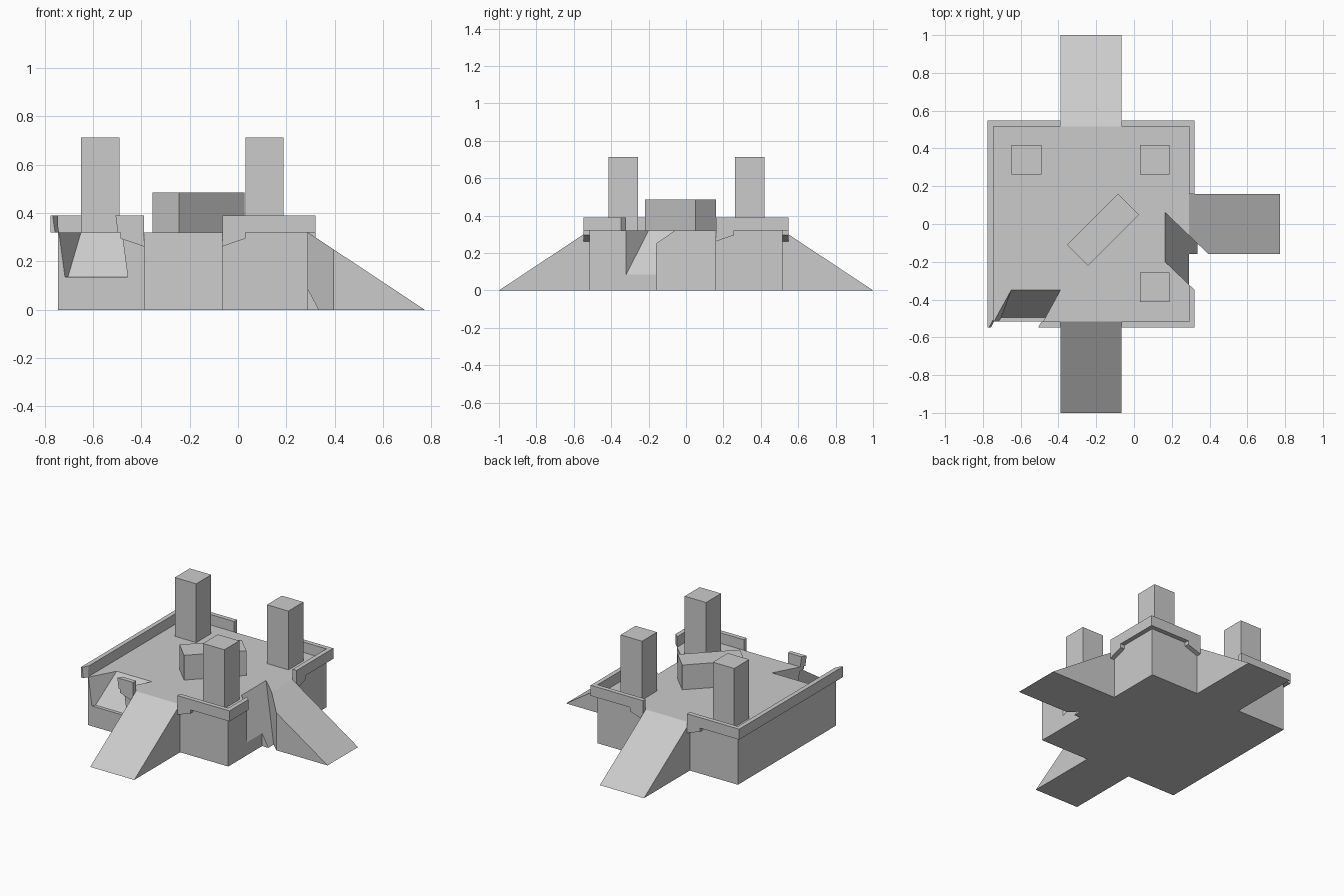
import bpy, bmesh, math
from mathutils import Matrix

if "Cube" in bpy.data.objects:
    bpy.data.objects.remove(bpy.data.objects["Cube"])

X0, X1, Y = -0.745, 0.29, 0.517     # deck footprint
T, TOP, RIM = 0.03, 0.32, 0.39      # rim thickness, deck and rim heights


def prism(name, profile, axis, a, b, warp=None):
    """Extrude a profile, (y, z) for axis x or (x, z) for axis y, from a to b."""
    bm = bmesh.new()
    place = (lambda p, t: (t, p[0], p[1])) if axis == 'x' else (lambda p, t: (p[0], t, p[1]))
    face = bm.faces.new([bm.verts.new(place(p, a)) for p in profile])
    ext = bmesh.ops.extrude_face_region(bm, geom=[face])
    for v in ext['geom']:
        if isinstance(v, bmesh.types.BMVert):
            v.co['xy'.index(axis)] = b
    if warp:
        for v in bm.verts:
            warp(v.co)
    bmesh.ops.recalc_face_normals(bm, faces=bm.faces)
    me = bpy.data.meshes.new(name)
    bm.to_mesh(me)
    bm.free()
    ob = bpy.data.objects.new(name, me)
    bpy.context.collection.objects.link(ob)
    return ob


def box(name, x0, x1, y0, y1, z0, z1):
    return prism(name, [(x0, z0), (x1, z0), (x1, z1), (x0, z1)], 'y', y0, y1)


def boolean(ob, other, op):
    m = ob.modifiers.new(op, 'BOOLEAN')
    m.operation, m.object, m.solver = op, other, 'EXACT'
    bpy.context.view_layer.objects.active = ob
    bpy.ops.object.modifier_apply(modifier=m.name)


def rim(name, gap, end, axis, a, b):
    """Rim wall with a stepped bracket where it meets a ramp."""
    s = 0.096 if end > gap else -0.096
    pts = [(gap, RIM), (gap, 0.262), (gap + s, 0.295), (gap + s, TOP), (end, TOP), (end, RIM)]
    return prism(name, pts, axis, a, b)


# Deck with three ramps merged into it
deck = box("deck", X0, X1, -Y, Y, 0, TOP)
ramps = [prism("ramp", [(s * Y, 0), (s, 0), (s * Y, TOP)], 'x', -0.39, -0.065) for s in (-1, 1)]
ramps.append(prism("ramp", [(X1, 0), (0.773, 0), (X1, TOP)], 'y', -0.16, 0.16))
for r in ramps:
    boolean(deck, r, 'UNION')
    bpy.data.objects.remove(r)

# Rim around the deck, open at the ramps
rims = []
for s, side in ((-1, "front"), (1, "back")):
    a, b = sorted((s * Y, s * (Y + T)))
    rims.append(rim(side + "_rim_left", -0.39, X0 - T, 'y', a, b))
    rims.append(rim(side + "_rim_right", -0.065, X1 + T, 'y', a, b))
    rims.append(rim("side_rim_" + side, s * 0.16, s * Y, 'x', X1, X1 + T))
rims.append(box("left_rim", X0 - T, X0, -Y, Y, TOP, RIM))


# Broken notches in the front left corner and beside the right ramp
def lean(co):
    co.x += 0.545 * (co.y + 0.35) - 0.135 * (co.z - TOP)


def skew(co):
    co.y -= 0.957 * (co.x - 0.165)


cutters = [
    prism("front_notch", [(-0.35, TOP), (-0.495, 0.135), (-0.7, 0.135), (-0.7, 0.6), (-0.35, 0.6)],
          'x', -0.65, -0.39, lean),
    prism("side_notch", [(0.165, TOP), (0.165, 0.6), (0.6, 0.6), (0.6, -0.02), (0.346, -0.02)],
          'y', -0.2, 0.06, skew)]
for c in cutters:
    for ob in [deck] + rims:
        boolean(ob, c, 'DIFFERENCE')
    bpy.data.objects.remove(c)

# Three pillars
for i, (x, y) in enumerate([(-0.57, 0.34), (0.11, 0.34), (0.11, -0.335)]):
    box(f"pillar_{i + 1}", x - 0.079, x + 0.079, y - 0.079, y + 0.079, TOP, 0.712)

# Diagonal block in the middle
block = box("middle_block", -0.191, 0.191, -0.078, 0.078, TOP, 0.485)
block.data.transform(Matrix.Translation((-0.164, -0.03, 0)) @ Matrix.Rotation(math.radians(45), 4, 'Z'))
